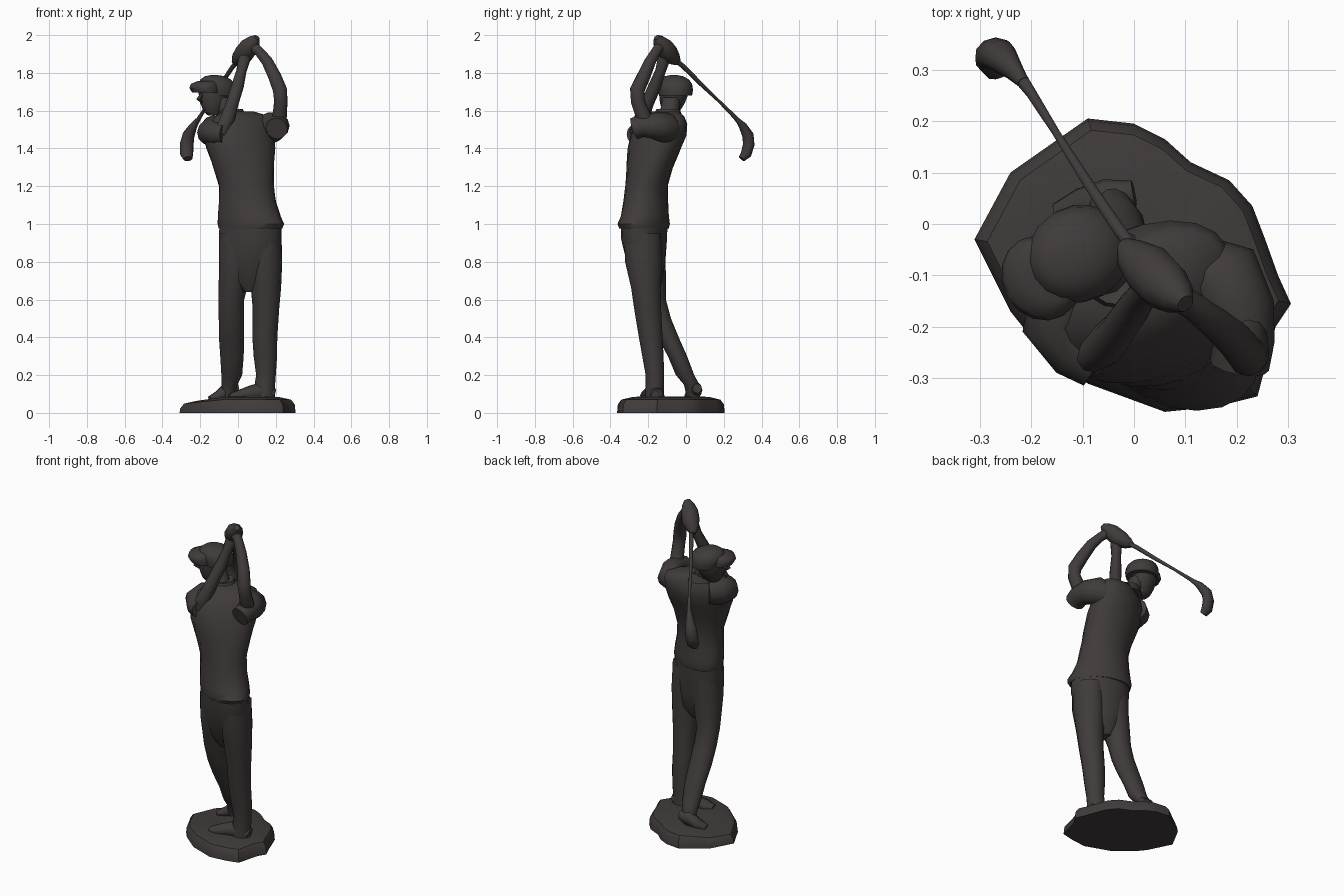
import bpy, bmesh, math
from mathutils import Vector

bronze = bpy.data.materials.new("dark bronze")
bronze.diffuse_color = (0.052, 0.044, 0.043, 1)


def skin(name, rings, angle=50):
    """Bridge a stack of equal-length vertex rings and cap both ends."""
    bm = bmesh.new()
    rows = [[bm.verts.new(p) for p in ring] for ring in rings]
    n = len(rows[0])
    for r, s in zip(rows, rows[1:]):
        for i in range(n):
            j = (i + 1) % n
            bm.faces.new((r[i], r[j], s[j], s[i]))
    bm.faces.new(rows[0][::-1])
    bm.faces.new(rows[-1])
    bmesh.ops.recalc_face_normals(bm, faces=bm.faces)
    me = bpy.data.meshes.new(name)
    bm.to_mesh(me)
    bm.free()
    ob = bpy.data.objects.new(name, me)
    bpy.context.collection.objects.link(ob)
    me.materials.append(bronze)
    bpy.ops.object.select_all(action='DESELECT')
    ob.select_set(True)
    bpy.context.view_layer.objects.active = ob
    bpy.ops.object.shade_smooth_by_angle(angle=math.radians(angle))
    return ob


def stack(name, secs, n=16):
    """Level ellipse sections: x, y, z, half length, half width, turn in degrees."""
    rings = []
    for x, y, z, a, b, t in secs:
        t = math.radians(t)
        ring = []
        for k in range(n):
            u = 2 * math.pi * k / n
            p, q = a * math.cos(u), b * math.sin(u)
            ring.append((x + p * math.cos(t) - q * math.sin(t),
                         y + p * math.sin(t) + q * math.cos(t), z))
        rings.append(ring)
    return skin(name, rings)


def tube(name, path, side=(1, 0, 0), n=10):
    """Round sections across a path: x, y, z, half size along side, half size across."""
    pts = [Vector(p[:3]) for p in path]
    rings = []
    for i, p in enumerate(path):
        d = (pts[min(i + 1, len(pts) - 1)] - pts[max(i - 1, 0)]).normalized()
        s = Vector(side)
        s = (s - d * s.dot(d)).normalized()
        w = d.cross(s)
        a, b = p[3], p[-1]
        rings.append([pts[i] + s * a * math.cos(2 * math.pi * k / n)
                      + w * b * math.sin(2 * math.pi * k / n) for k in range(n)])
    return skin(name, rings)


# rough ground slab
outline = [(-.31, -.03), (-.24, .10), (-.09, .205), (0, .195), (.06, .165), (.11, .12),
           (.185, .085), (.23, .035), (.255, -.03), (.28, -.10), (.305, -.155), (.275, -.2),
           (.24, -.335), (.16, -.355), (.06, -.365), (-.09, -.31), (-.2, -.22), (-.24, -.17)]
skin("base", [[(x * s, -.08 + (y + .08) * s, z + (.02 * min(0, x + .1) / .2 if z > .02 else 0))
               for x, y in outline]
              for z, s in ((0, 1), (.045, .985), (.07, .92), (.085, .7), (.088, .3))], 35)

# trousers
stack("front_leg", [
    (.135, -.165, .07, .062, .052, 0), (.14, -.165, .13, .055, .05, 0),
    (.148, -.165, .2, .052, .05, 0), (.145, -.175, .3, .062, .058, 0),
    (.142, -.187, .4, .066, .064, 0), (.148, -.203, .55, .07, .073, 0),
    (.148, -.212, .66, .08, .08, 0), (.15, -.225, .8, .084, .1, 0),
    (.145, -.23, .95, .085, .1, 0)], 14)
stack("rear_leg", [
    (-.055, .04, .08, .035, .036, 0), (-.045, .03, .15, .042, .042, 0),
    (-.033, -.005, .2, .055, .05, 0), (-.032, -.045, .3, .062, .052, 0),
    (-.034, -.095, .4, .067, .058, 0), (-.035, -.14, .5, .067, .062, 0),
    (-.035, -.17, .6, .068, .065, 0), (-.022, -.185, .7, .08, .08, 0),
    (-.01, -.2, .8, .09, .095, 0), (0, -.205, .95, .1, .1, 0)], 14)
stack("hips", [
    (.058, -.2, .64, .03, .045, 0), (.06, -.2, .7, .11, .075, -8),
    (.062, -.212, .8, .155, .1, -12), (.065, -.222, .92, .172, .115, -18),
    (.066, -.222, 1.02, .172, .118, -20)])

# shoes
tube("front_foot", [(.19, -.155, .1, .035, .03), (.14, -.165, .115, .05, .055),
                    (.07, -.18, .105, .045, .042), (.0, -.2, .09, .045, .03),
                    (-.045, -.21, .085, .025, .016)], (0, 1, 0))
tube("rear_foot", [(-.0, .06, .13, .025, .025), (-.05, .05, .125, .038, .045),
                   (-.1, .03, .09, .04, .03), (-.15, .015, .075, .025, .015)], (0, 1, 0))

# shirt
stack("torso", [
    (.066, -.222, .975, .176, .12, -24), (.068, -.224, 1.0, .186, .125, -26),
    (.06, -.218, 1.04, .172, .122, -20), (.05, -.213, 1.12, .154, .116, -14),
    (.045, -.209, 1.2, .147, .113, -8), (.03, -.192, 1.3, .163, .124, 8),
    (.015, -.168, 1.4, .188, .136, 20), (.005, -.145, 1.47, .2, .134, 25),
    (.012, -.128, 1.53, .19, .118, 26), (.025, -.115, 1.57, .155, .09, 26),
    (.0, -.11, 1.595, .09, .065, 26)], 20)
tube("near_sleeve", [(.12, -.09, 1.49, .07), (.175, -.11, 1.51, .083), (.205, -.17, 1.52, .07),
                     (.213, -.23, 1.52, .06), (.205, -.275, 1.505, .058)], (0, 0, 1), 12)
tube("far_sleeve", [(-.08, -.1, 1.49, .075), (-.13, -.15, 1.49, .085), (-.15, -.195, 1.485, .068),
                    (-.11, -.245, 1.475, .06), (-.07, -.27, 1.475, .052)], (0, 0, 1), 12)
stack("collar", [(-.035, -.095, 1.56, .085, .08, 20), (-.035, -.095, 1.61, .06, .062, 20),
                 (-.038, -.093, 1.6, .045, .045, 20)], 14)

# bare arms and clasped hands
tube("near_arm", [(.205, -.19, 1.5, .045), (.22, -.225, 1.57, .04), (.227, -.255, 1.65, .037),
                  (.222, -.258, 1.71, .039), (.195, -.225, 1.78, .036), (.155, -.19, 1.86, .031),
                  (.115, -.16, 1.91, .027), (.075, -.135, 1.945, .03)], (0, 1, 0))
tube("far_arm", [(-.13, -.22, 1.48, .04), (-.085, -.255, 1.49, .043), (-.055, -.235, 1.56, .04),
                 (-.03, -.205, 1.64, .035), (-.002, -.165, 1.73, .034), (.018, -.135, 1.81, .028),
                 (.035, -.115, 1.88, .034), (.045, -.11, 1.92, .025)], (0, 1, 0))
tube("hands", [(-.02, -.04, 1.855, .016), (-.004, -.06, 1.873, .035), (.03, -.09, 1.9, .052),
               (.06, -.12, 1.94, .05), (.085, -.142, 1.968, .036), (.1, -.155, 1.988, .018)],
     (1, -1, 0))

# golf club
tube("club_shaft", [(.02, -.075, 1.885, .012), (-.03, -.01, 1.83, .013), (-.09, .08, 1.74, .011),
                    (-.15, .175, 1.65, .008), (-.2, .255, 1.57, .011),
                    (-.225, .29, 1.53, .015)], n=8)
tube("club_head", [(-.215, .275, 1.55, .012), (-.235, .3, 1.52, .02, .022),
                   (-.262, .328, 1.47, .034, .03), (-.272, .332, 1.42, .038, .03),
                   (-.272, .318, 1.37, .036, .028), (-.265, .295, 1.345, .024, .018)],
     (1, .3, 0))

# head, tilted toward the target
stack("neck", [(-.03, -.1, 1.54, .055, .055, 0), (-.065, -.085, 1.61, .05, .05, 0),
               (-.09, -.075, 1.67, .05, .05, 0)], 12)
stack("head", [
    (-.13, -.085, 1.575, .03, .028, 30), (-.13, -.08, 1.595, .052, .045, 30),
    (-.128, -.072, 1.64, .075, .064, 30), (-.125, -.065, 1.69, .086, .077, 30),
    (-.118, -.06, 1.73, .088, .082, 30)])
tube("nose", [(-.19, -.11, 1.69, .008), (-.208, -.122, 1.66, .013), (-.19, -.11, 1.645, .008)], n=6)
stack("cap", [
    (-.1, -.055, 1.68, .088, .088, 30), (-.105, -.057, 1.71, .098, .094, 30),
    (-.112, -.06, 1.74, .098, .092, 30), (-.118, -.062, 1.765, .083, .077, 30),
    (-.122, -.065, 1.782, .055, .05, 30), (-.125, -.065, 1.788, .02, .02, 30)])
stack("cap_brim", [(-.17, -.1, 1.695, .072, .08, 30), (-.18, -.105, 1.72, .076, .085, 30),
                   (-.178, -.103, 1.742, .07, .08, 30), (-.16, -.09, 1.757, .05, .06, 30)])
